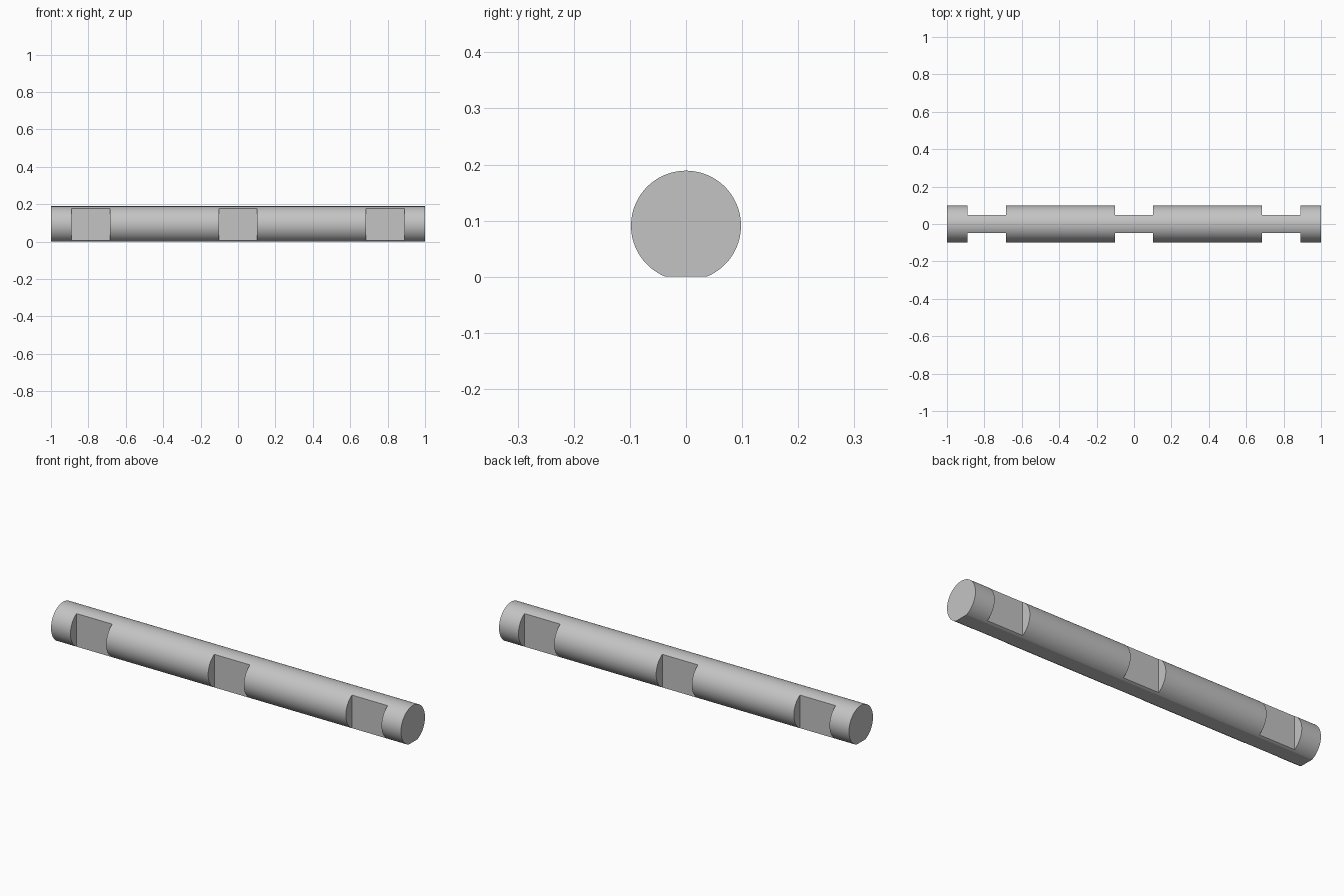
import bpy, bmesh, math
from mathutils import Matrix, Vector

if "Cube" in bpy.data.objects:
    bpy.data.objects.remove(bpy.data.objects["Cube"], do_unlink=True)

RADIUS, AXIS_Z, SEGMENTS = 0.098, 0.091, 96
NOTCH_CENTRES = (-0.787, 0.0, 0.787)
NOTCH_WIDTH, WEB_HALF = 0.204, 0.048

steel = bpy.data.materials.new("steel grey")
steel.use_nodes = True
grey = (0.55, 0.55, 0.55, 1)
steel.diffuse_color = grey
steel.node_tree.nodes["Principled BSDF"].inputs["Base Color"].default_value = grey


def add_object(name, bm):
    bmesh.ops.recalc_face_normals(bm, faces=bm.faces)
    mesh = bpy.data.meshes.new(name)
    bm.to_mesh(mesh)
    bm.free()
    mesh.materials.append(steel)
    obj = bpy.data.objects.new(name, mesh)
    bpy.context.collection.objects.link(obj)
    return obj


# Round bar with a flat underside: arc profile extruded along x
bm = bmesh.new()
start = -math.acos(AXIS_Z / RADIUS)
sweep = 2 * math.pi + 2 * start
profile = []
for i in range(SEGMENTS + 1):
    a = -math.pi / 2 - start + sweep * i / SEGMENTS
    profile.append(bm.verts.new((-1, RADIUS * math.cos(a), AXIS_Z + RADIUS * math.sin(a))))
cap = bm.faces.new(profile)
extruded = bmesh.ops.extrude_face_region(bm, geom=[cap], use_keep_orig=True)
bmesh.ops.translate(bm, vec=Vector((2, 0, 0)),
                    verts=[v for v in extruded["geom"] if isinstance(v, bmesh.types.BMVert)])
shaft = add_object("notched_shaft", bm)

# Paired notches on the front and back leave a flat web between them
bm = bmesh.new()
depth = 0.2
for x in NOTCH_CENTRES:
    for side in (-1, 1):
        place = Matrix.Translation((x, side * (WEB_HALF + depth / 2), AXIS_Z))
        size = Matrix.Diagonal((NOTCH_WIDTH, depth, 0.4, 1))
        bmesh.ops.create_cube(bm, size=1, matrix=place @ size)
cutter = add_object("notch_cutter", bm)
cutter.hide_render = True

bpy.ops.object.select_all(action="DESELECT")
shaft.select_set(True)
bpy.context.view_layer.objects.active = shaft
cut = shaft.modifiers.new("notches", "BOOLEAN")
cut.operation = "DIFFERENCE"
cut.solver = "EXACT"
cut.object = cutter
bpy.ops.object.modifier_apply(modifier=cut.name)
bpy.data.objects.remove(cutter, do_unlink=True)

bpy.ops.object.shade_smooth_by_angle(angle=math.radians(15))
